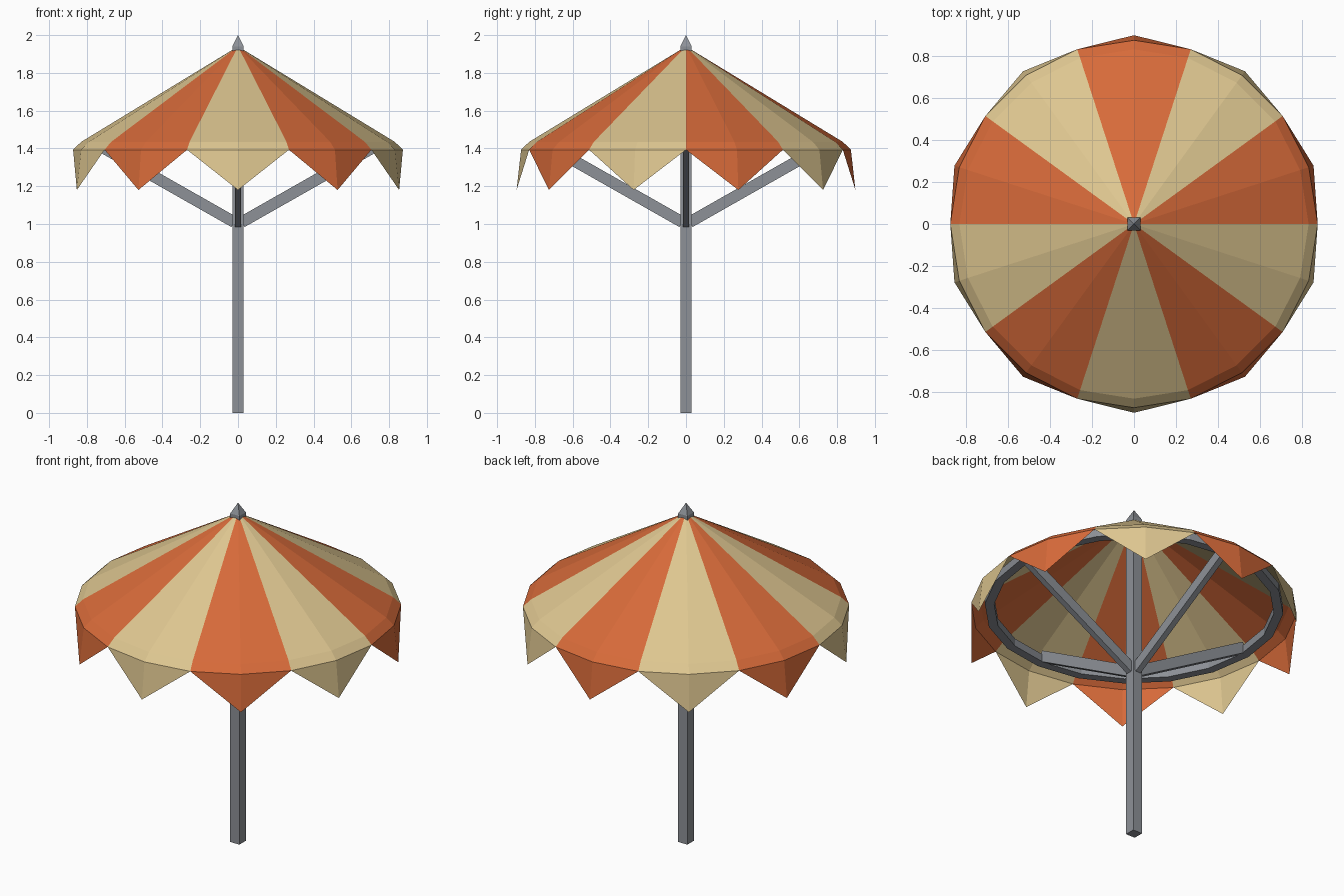
import bpy, bmesh, math
from mathutils import Matrix, Vector

if "Cube" in bpy.data.objects:
    bpy.data.objects.remove(bpy.data.objects["Cube"])


def material(name, r, g, b):
    m = bpy.data.materials.new(name)
    m.diffuse_color = [(c / 255) ** 2.2 for c in (r, g, b)] + [1]
    m.use_nodes = True
    m.node_tree.nodes["Principled BSDF"].inputs["Base Color"].default_value = m.diffuse_color
    return m


ORANGE = material("orange cloth", 214, 106, 60)
TAN = material("tan cloth", 221, 197, 143)
METAL = material("grey metal", 140, 144, 150)


def finish(name, bm, mats, recalc=True):
    if recalc:
        bmesh.ops.recalc_face_normals(bm, faces=bm.faces[:])
    me = bpy.data.meshes.new(name)
    bm.to_mesh(me)
    bm.free()
    for m in mats:
        me.materials.append(m)
    ob = bpy.data.objects.new(name, me)
    bpy.context.collection.objects.link(ob)
    return ob


def polar(r, k, z, n=20):
    a = 2 * math.pi * k / n
    return Vector((r * math.cos(a), r * math.sin(a), z))


# striped canopy: sloping cone, steeper rim, one pointed flap per stripe
bm = bmesh.new()
N = 20
profile = [(0.02, 1.928), (0.83, 1.435), (0.873, 1.393)]
rings = [[bm.verts.new(polar(r, k, z)) for k in range(N)] for r, z in profile]
for upper, lower in zip(rings, rings[1:]):
    for k in range(N):
        j = (k + 1) % N
        f = bm.faces.new((upper[k], lower[k], lower[j], upper[j]))
        f.material_index = (k // 2) % 2
rim = rings[-1]
for k in range(0, N, 2):
    tip = bm.verts.new(polar(0.897, k + 1, 1.18))
    for a, b in ((rim[k], rim[k + 1]), (rim[k + 1], rim[(k + 2) % N])):
        f = bm.faces.new((a, tip, b))
        f.material_index = (k // 2) % 2
finish("canopy", bm, [ORANGE, TAN], recalc=False)

# square pole
bm = bmesh.new()
bmesh.ops.create_cube(bm, size=1, matrix=Matrix.Translation((0, 0, 0.97))
                      @ Matrix.Diagonal((0.06, 0.06, 1.94, 1)))
finish("pole", bm, [METAL])

# pyramid finial
bm = bmesh.new()
base = [bm.verts.new((x * 0.03, y * 0.03, 1.94))
        for x, y in ((-1, -1), (1, -1), (1, 1), (-1, 1))]
peak = bm.verts.new((0, 0, 2.0))
bm.faces.new(base)
for i in range(4):
    bm.faces.new((base[i], base[(i + 1) % 4], peak))
finish("finial", bm, [METAL])

# square-section hoop under the canopy
bm = bmesh.new()
section = [(0.75, 1.39), (0.80, 1.39), (0.80, 1.435), (0.75, 1.435)]
loops = [[bm.verts.new(polar(r, k, z)) for r, z in section] for k in range(N)]
for k in range(N):
    a, b = loops[k], loops[(k + 1) % N]
    for i in range(4):
        j = (i + 1) % 4
        bm.faces.new((a[i], a[j], b[j], b[i]))
finish("support_hoop", bm, [METAL])

# four slanted struts from the pole to the hoop
start, end = Vector((0.02, 0, 1.01)), Vector((0.76, 0, 1.43))
d = end - start
for i in range(4):
    bm = bmesh.new()
    bmesh.ops.create_cube(
        bm, size=1,
        matrix=Matrix.Rotation(i * math.pi / 2, 4, 'Z')
        @ Matrix.Translation((start + end) / 2)
        @ Matrix.Rotation(-math.atan2(d.z, d.x), 4, 'Y')
        @ Matrix.Diagonal((d.length, 0.034, 0.06, 1)))
    finish(f"strut_{i + 1}", bm, [METAL])
